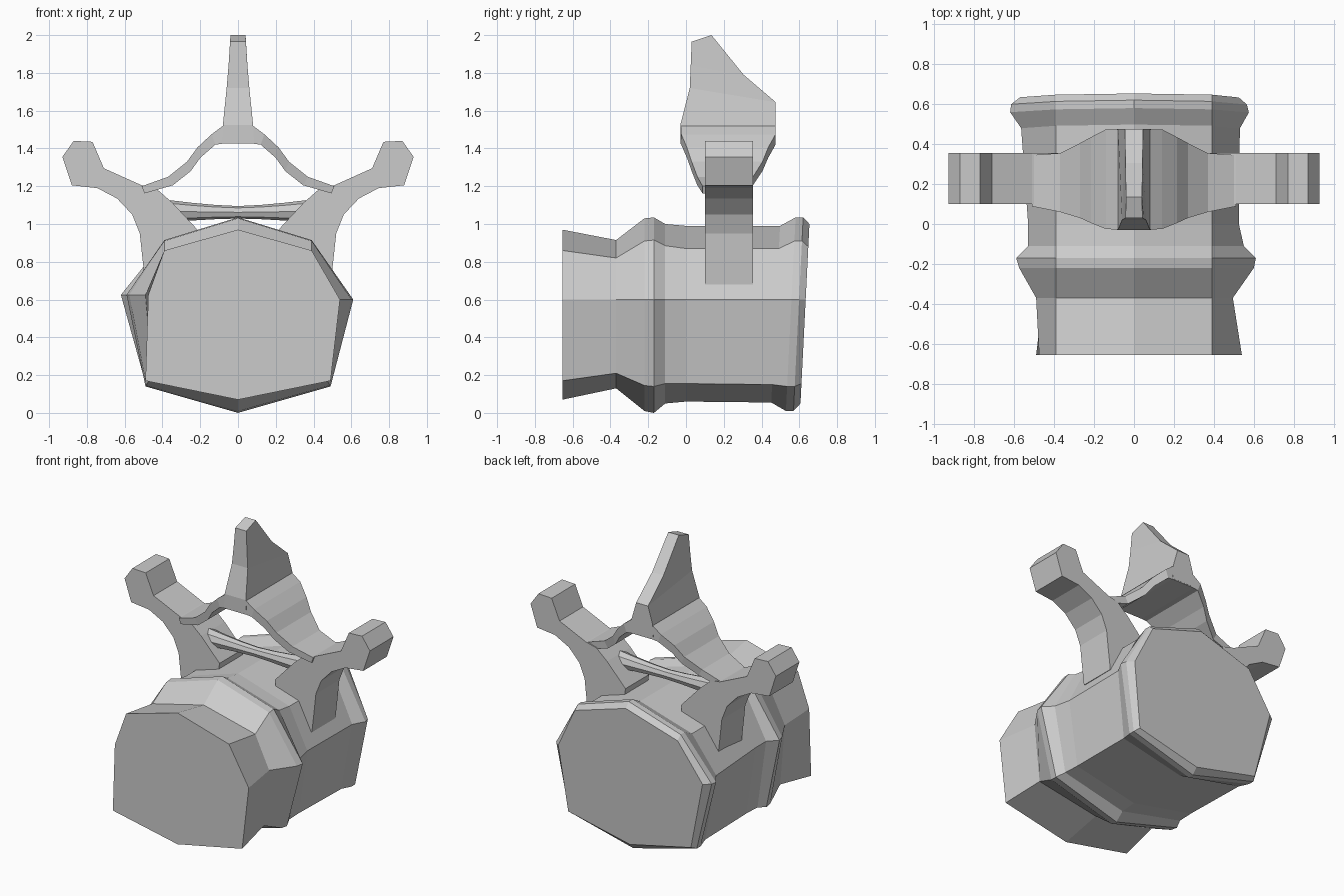
import bpy, math


def add_mesh(name, verts, faces):
    me = bpy.data.meshes.new(name)
    me.from_pydata(verts, [], faces)
    ob = bpy.data.objects.new(name, me)
    bpy.context.collection.objects.link(ob)
    # make normals consistent
    import bmesh
    bm = bmesh.new()
    bm.from_mesh(me)
    bmesh.ops.recalc_face_normals(bm, faces=bm.faces)
    bm.to_mesh(me)
    bm.free()
    return ob


def loft(name, rings):
    """Skin a list of equal-length rings and cap both ends."""
    n = len(rings[0])
    verts = [p for r in rings for p in r]
    faces = [(i * n + j, i * n + (j + 1) % n, (i + 1) * n + (j + 1) % n, (i + 1) * n + j)
             for i in range(len(rings) - 1) for j in range(n)]
    faces += [tuple(range(n)), tuple(range(len(verts) - n, len(verts)))]
    return add_mesh(name, verts, faces)


# Vertebral body: eight-sided sections along y
# y, left x, right x, top z, upper corner z, lower corner z, bottom z, lower corner x
SECTIONS = [
    (-0.655, -0.475, 0.54, 0.97, 0.86, 0.17, 0.07, 0.49),
    (-0.37, -0.49, 0.495, 0.915, 0.82, 0.21, 0.13, 0.455),
    (-0.22, -0.575, 0.60, 1.03, 0.91, 0.145, 0.01, 0.485),
    (-0.17, -0.59, 0.61, 1.035, 0.915, 0.14, 0.0, 0.49),
    (-0.11, -0.53, 0.55, 1.0, 0.885, 0.155, 0.05, 0.465),
    (0.0, -0.53, 0.525, 0.99, 0.87, 0.155, 0.06, 0.46),
    (0.50, -0.565, 0.53, 0.99, 0.87, 0.15, 0.055, 0.465),
    (0.58, -0.62, 0.575, 1.035, 0.91, 0.14, 0.01, 0.485),
    (0.62, -0.615, 0.565, 1.035, 0.91, 0.14, 0.01, 0.485),
    (0.655, -0.57, 0.525, 1.0, 0.88, 0.155, 0.05, 0.465),
]
rings = []
for y, xl, xr, zt, zu, zl, zb, xc in SECTIONS:
    ring = [(0, zb), (xc, zl), (xr, 0.6), (0.39, zu), (0, zt), (-0.39, zu), (xl, 0.625), (-xc, zl)]
    tilt = 0.05 if y > 0.4 else 0.0  # rear end leans forward at the bottom
    rings.append([(x, y - tilt * (1.03 - z), z) for x, z in ring])
loft("vertebral_body", rings)

# Transverse processes: front outline extruded in y, one each side
ARM = [(0.49, 0.68), (0.505, 0.81), (0.52, 0.95), (0.56, 1.05), (0.64, 1.135), (0.745, 1.19),
       (0.88, 1.205), (0.93, 1.355), (0.87, 1.44), (0.77, 1.435), (0.71, 1.295), (0.51, 1.205),
       (0.43, 1.185), (0.35, 1.115), (0.21, 0.965), (0.22, 0.9), (0.42, 0.68)]
for side, label in ((1, "right"), (-1, "left")):
    loft("transverse_process_" + label,
         [[(side * x, y, z) for x, z in ARM] for y in (0.1, 0.355)])

# Lamina: flat bar arching over the canal
# top x, top z, bottom x, bottom z, front y, back y
ARCH = [(0.08, 1.52, 0.085, 1.425, -0.028, 0.474), (0.14, 1.475, 0.12, 1.42, -0.025, 0.474),
        (0.215, 1.405, 0.20, 1.35, 0.005, 0.435), (0.27, 1.33, 0.25, 1.28, 0.03, 0.405),
        (0.37, 1.25, 0.345, 1.205, 0.06, 0.355), (0.51, 1.2, 0.495, 1.162, 0.088, 0.345)]


def bar_ring(s, xt, zt, xb, zb, y0, y1):
    return [(s * xt, y0, zt), (s * xt, y1, zt), (s * xb, y1, zb), (s * xb, y0, zb)]


loft("lamina_arch", [bar_ring(-1, *a) for a in reversed(ARCH)] + [bar_ring(1, *a) for a in ARCH])

# Spinous process: tapering blade
# front y, front z, front half width, back y, back z, back half width
BLADE = [(-0.03, 1.43, 0.085, 0.475, 1.43, 0.085), (-0.03, 1.525, 0.08, 0.475, 1.525, 0.08),
         (0.02, 1.72, 0.06, 0.475, 1.645, 0.045), (0.025, 1.84, 0.05, 0.305, 1.79, 0.043),
         (0.03, 1.965, 0.042, 0.135, 2.0, 0.04)]
loft("spinous_process", [[(-w0, y0, z0), (w0, y0, z0), (w1, y1, z1), (-w1, y1, z1)]
                         for y0, z0, w0, y1, z1, w1 in BLADE])

# Cross rod: waisted eight-sided rod between the pedicles
rod = []
for x in (-0.36, -0.24, -0.12, 0, 0.12, 0.24, 0.36):
    t = (abs(x) / 0.36) ** 1.5
    r, zc = 0.033 + 0.025 * t, 1.062 + 0.006 * t
    rod.append([(x, 0.2 + r * math.cos(k * math.pi / 4), zc + r * math.sin(k * math.pi / 4))
                for k in range(8)])
loft("cross_rod", rod)
